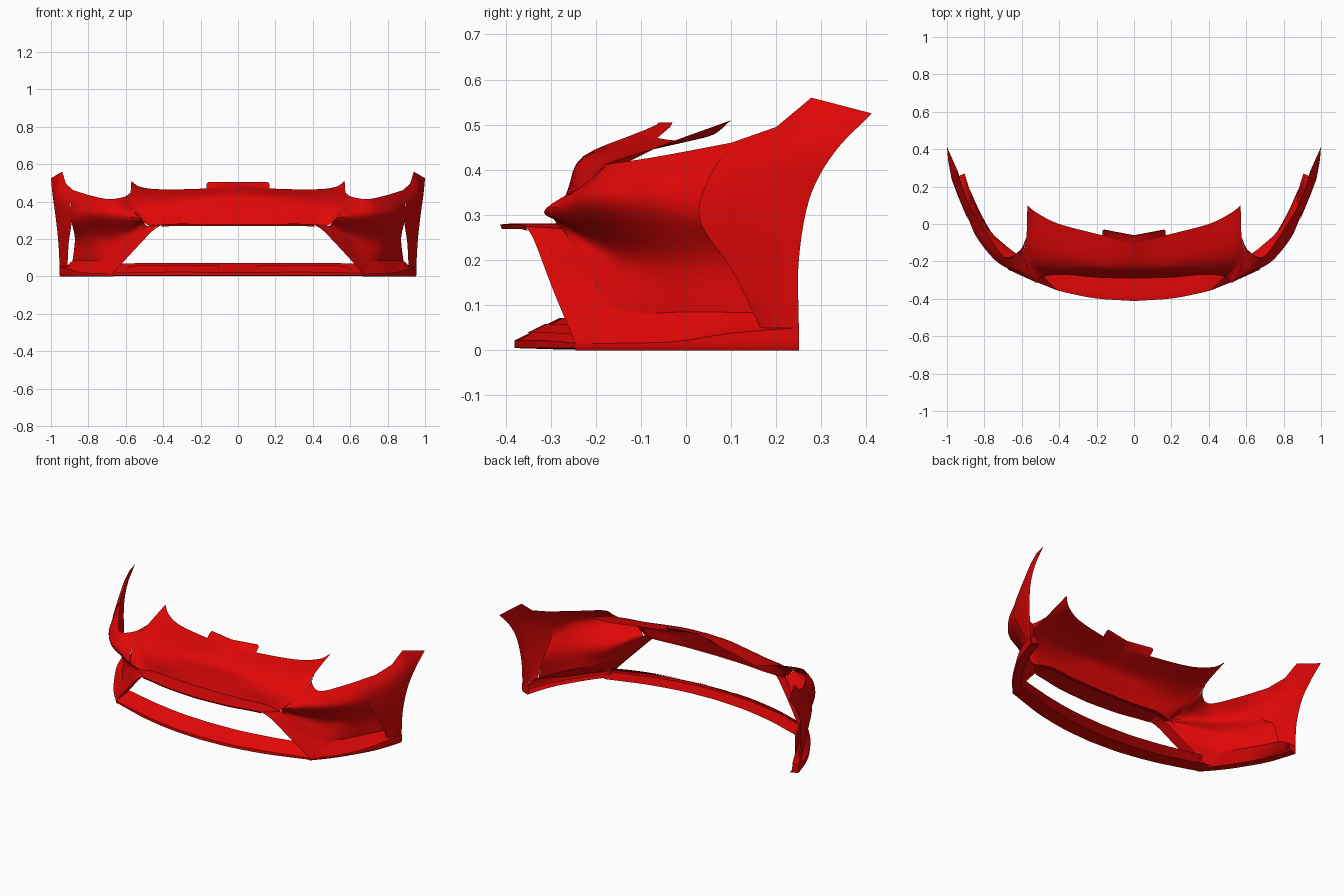
import bpy
import bmesh
from mathutils import Vector

default_cube = bpy.data.objects.get("Cube")
if default_cube:
    bpy.data.objects.remove(default_cube, do_unlink=True)

# One glossy body colour
red = bpy.data.materials.new("body_red")
red.use_nodes = True
red.diffuse_color = (0.75, 0.002, 0.002, 1)
shader = red.node_tree.nodes["Principled BSDF"]
shader.inputs["Base Color"].default_value = red.diffuse_color
shader.inputs["Roughness"].default_value = 0.5


def resample(points, count, curved=True):
    """Sample a curved or straight path evenly by control index."""
    pts = [Vector(p) for p in points]
    ends = [pts[0] * 2 - pts[1]] + pts + [pts[-1] * 2 - pts[-2]]
    result = []
    for step in range(count):
        place = step / (count - 1) * (len(pts) - 1)
        seg = min(int(place), len(pts) - 2)
        t = place - seg
        a, b, c, d = ends[seg:seg + 4]
        if curved:
            p = b + (c - a) * (t / 2)
            p += (a * 2 - b * 5 + c * 4 - d) * (t * t / 2)
            p += (b * 3 - a - c * 3 + d) * (t * t * t / 2)
        else:
            p = b.lerp(c, t)
        result.append(p)
    return result


def shift(row, x=0, y=0, z=0):
    return [Vector(p) + Vector((x, y, z)) for p in row]


def level(row, z):
    return [(p[0], p[1], z) for p in row]


def panel(name, rows, along=24, across=4, curved=True):
    """Skin a sheet through the rows and mirror it to the other side."""
    lines = [resample(row, along) for row in rows]
    count = across * (len(rows) - 1) + 1
    columns = [resample(column, count, curved) for column in zip(*lines)]
    bm = bmesh.new()
    grid = [[bm.verts.new(p) for p in column] for column in columns]
    for left, right in zip(grid, grid[1:]):
        for i in range(count - 1):
            bm.faces.new((left[i], right[i], right[i + 1], left[i + 1]))
    bm.normal_update()
    # Point the sheet away from the inside of the shell
    inside = Vector((0, 0.5, 0.2))
    facing = sum(f.normal.dot(f.calc_center_median() - inside) * f.calc_area()
                 for f in bm.faces)
    if facing < 0:
        bmesh.ops.reverse_faces(bm, faces=bm.faces[:])
    mesh = bpy.data.meshes.new(name)
    bm.to_mesh(mesh)
    bm.free()
    mesh.materials.append(red)
    obj = bpy.data.objects.new(name, mesh)
    bpy.context.collection.objects.link(obj)
    mirror = obj.modifiers.new("mirror", "MIRROR")
    mirror.use_clip = True
    bpy.ops.object.select_all(action="DESELECT")
    obj.select_set(True)
    bpy.context.view_layer.objects.active = obj
    bpy.ops.object.shade_smooth_by_angle(angle=0.6)


# Nose panel, from the bonnet edge down to the ledge
nose_top = [(0, -.1, .485), (.17, -.06, .47), (.4, 0, .465), (.52, .06, .478), (.57, .1, .51)]
nose_fold = [(0, -.228, .43), (.17, -.22, .427), (.4, -.17, .42), (.52, -.11, .435), (.575, -.07, .447)]
nose_front = [(0, -.26, .36), (.17, -.26, .36), (.36, -.25, .36), (.5, -.22, .375), (.59, -.18, .39)]
nose_foot = [(0, -.29, .278), (.2, -.285, .278), (.38, -.27, .276), (.48, -.28, .274), (.53, -.31, .315)]
panel("nose_panel", [nose_top, nose_fold, nose_front, nose_foot])

# Raised tab at the centre of the bonnet edge
panel("bonnet_tab", [
    [(0, -.11, .48), (.168, -.07, .465)],
    [(0, -.065, .5), (.168, -.035, .495)],
    [(0, -.06, .505), (.158, -.03, .505)],
], along=8, curved=False)

# Ledge over the grille opening, with a folded rim
ledge_back = [(0, -.275, .28), (.2, -.27, .28), (.38, -.255, .28), (.49, -.275, .27)]
ledge_fold = [(0, -.388, .281), (.2, -.374, .281), (.34, -.35, .281), (.43, -.335, .274)]
ledge_front = [(0, -.412, .279), (.2, -.398, .279), (.34, -.372, .279), (.41, -.355, .275)]
panel("grille_ledge", [
    ledge_back, ledge_fold, ledge_front, shift(ledge_front, y=.004, z=-.01),
], curved=False)

# Slanting strut beside the grille opening, with a return flange
strut_inner = [(.41, -.355, .275), (.46, -.335, .24), (.56, -.295, .135), (.67, -.245, .015)]
strut_outer = [(.49, -.275, .27), (.56, -.235, .21), (.63, -.19, .13), (.71, -.125, .085)]
panel("grille_strut", [shift(strut_inner, y=.07), strut_inner, strut_outer], curved=False)

# Cheek with a brow and a recessed duct below it
panel("cheek", [
    [(.575, -.07, .447), (.61, -.14, .425), (.69, -.175, .413), (.78, -.06, .43), (.88, .1, .46)],
    [(.59, -.18, .39), (.64, -.21, .38), (.72, -.19, .375), (.825, -.08, .37), (.894, .06, .38)],
    [(.53, -.31, .315), (.63, -.255, .32), (.735, -.195, .32), (.835, -.07, .31), (.889, .05, .29)],
    [(.503, -.285, .286), (.6, -.185, .23), (.69, -.115, .205), (.795, -.01, .2), (.872, .16, .2)],
    strut_outer + [(.795, .01, .085), (.885, .19, .08)],
], along=30, across=6)

# Fender corner, ending at the wheel arch
panel("fender", [
    [(.88, .1, .46), (.895, .05, .38), (.89, .03, .29), (.905, .1, .18), (.912, .165, .05)],
    [(.92, .2, .495), (.945, .17, .42), (.94, .15, .3), (.935, .17, .18), (.935, .2, .05)],
    [(.94, .278, .56), (.975, .25, .45), (.965, .22, .32), (.955, .22, .18), (.945, .23, .05)],
    [(1, .412, .525), (.992, .33, .44), (.978, .275, .34), (.962, .25, .2), (.953, .25, .05)],
], across=4, curved=False)

# Side skirt running back to the wheel arch
skirt_edge = [(.67, -.245, .015), (.76, -.14, .016), (.84, -.02, .02), (.905, .1, .038), (.955, .25, .05)]
skirt_top = [(.71, -.125, .085), (.795, .01, .085), (.885, .19, .08), (.91, .25, .052)]
skirt_low = level(skirt_edge, .01)
skirt_base = shift(level(skirt_edge, 0), x=-.004)
panel("side_skirt", [
    skirt_top, skirt_edge, skirt_low, skirt_base, shift(skirt_base, x=-.045, y=.02),
], across=2, curved=False)
panel("skirt_end", [
    [(.91, .25, .052), (.955, .25, .05)],
    [(.906, .25, 0), (.951, .25, 0)],
], along=2, across=1, curved=False)

# Lower lip: flat splitter blade with a sloping deck above it
lip = [(0, -.38, .022), (.2, -.367, .022), (.4, -.33, .022), (.55, -.285, .02), (.67, -.245, .016)]
deck_back = [(0, -.28, .072), (.2, -.27, .072), (.38, -.243, .072), (.52, -.21, .071), (.64, -.175, .067)]
blade = level(lip, .005)
panel("lip_deck", [deck_back, lip], along=41, curved=False)
panel("lip_blade", [lip, blade, shift(blade, y=.1, z=-.003)], across=2, curved=False)

# Shallow slot plates set on the sloping deck
deck_paths = [resample(row, 41) for row in (lip, deck_back)]
slot_rows = []
for share in (.25, .65):
    path = [a.lerp(b, share) for a, b in zip(*deck_paths)]
    slot_rows.append(shift(path[5:35], y=-.002, z=.004))
panel("lip_slot", slot_rows, along=30, curved=False)
